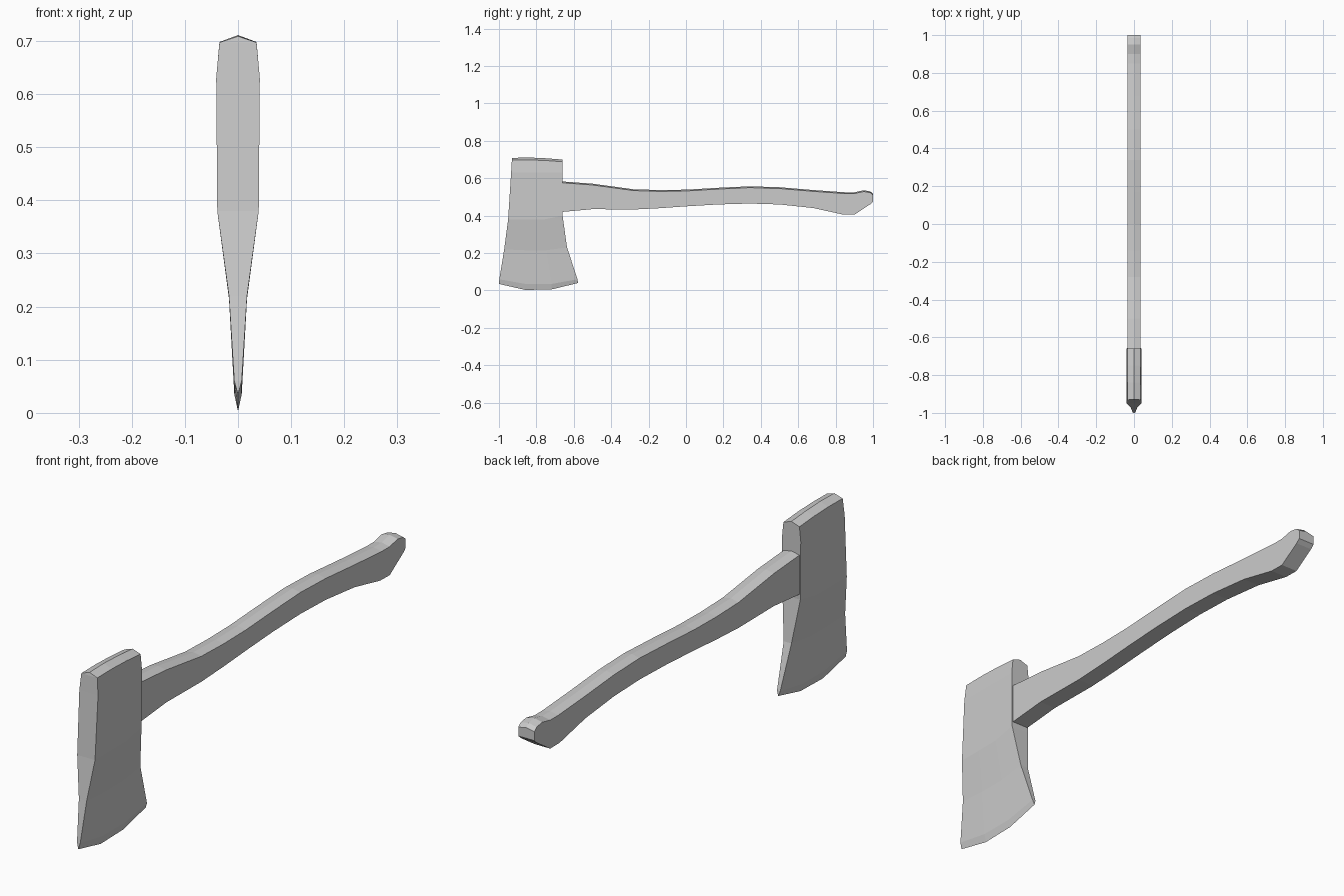
import bpy, bmesh


def loft(name, rings, caps):
    """Skin a list of equal-length point rings into one flat-shaded mesh."""
    bm = bmesh.new()
    vr = [[bm.verts.new(p) for p in ring] for ring in rings]
    n = len(rings[0])
    for a, b in zip(vr, vr[1:]):
        for i in range(n):
            j = (i + 1) % n
            bm.faces.new((a[i], a[j], b[j], b[i]))
    if caps:
        bm.faces.new(vr[0])
        bm.faces.new(vr[-1])
    bmesh.ops.remove_doubles(bm, verts=bm.verts, dist=0.0005)
    bmesh.ops.recalc_face_normals(bm, faces=bm.faces)
    me = bpy.data.meshes.new(name)
    bm.to_mesh(me)
    bm.free()
    ob = bpy.data.objects.new(name, me)
    bpy.context.collection.objects.link(ob)
    return ob


# Axe head: rows from cutting edge to top ridge
# (half thickness, front y, back y, heights at four columns)
rows = [
    (0.0, -1.0, -0.577, (0.035, 0.003, 0.006, 0.04)),
    (0.007, -0.998, -0.58, (0.06, 0.035, 0.035, 0.06)),
    (0.017, -0.972, -0.636, (0.22, 0.215, 0.215, 0.23)),
    (0.039, -0.951, -0.66, (0.38, 0.38, 0.38, 0.40)),
    (0.041, -0.935, -0.66, (0.63, 0.63, 0.63, 0.63)),
    (0.035, -0.931, -0.66, (0.697, 0.698, 0.695, 0.688)),
    (0.0, -0.929, -0.66, (0.709, 0.711, 0.707, 0.70)),
]
rings = []
for w, y0, y1, zs in rows:
    side = [(y0 + (y1 - y0) * i / 3, z) for i, z in enumerate(zs)]
    rings.append([(w, y, z) for y, z in side] +
                 [(-w, y, z) for y, z in reversed(side)])
loft("axe_head", rings, False)

# Handle: stations along its length (top y, top z, bottom y, bottom z)
stations = [
    (-0.662, 0.583, -0.662, 0.42), (-0.5, 0.571, -0.5, 0.435),
    (-0.28, 0.541, -0.28, 0.433), (-0.14, 0.537, -0.14, 0.44),
    (0.0, 0.539, 0.0, 0.45), (0.17, 0.549, 0.17, 0.46),
    (0.34, 0.557, 0.34, 0.465), (0.5, 0.552, 0.5, 0.46),
    (0.68, 0.537, 0.68, 0.441), (0.85, 0.525, 0.84, 0.406),
    (0.9, 0.525, 0.9, 0.405), (0.95, 0.536, 0.95, 0.438),
    (0.985, 0.53, 0.985, 0.461), (1.0, 0.517, 1.0, 0.475),
]
w, ridge = 0.035, 0.007
rings = [[(-w, ty, tz - ridge), (0, ty, tz), (w, ty, tz - ridge),
          (w, by, bz), (-w, by, bz)] for ty, tz, by, bz in stations]
loft("handle", rings, True)
